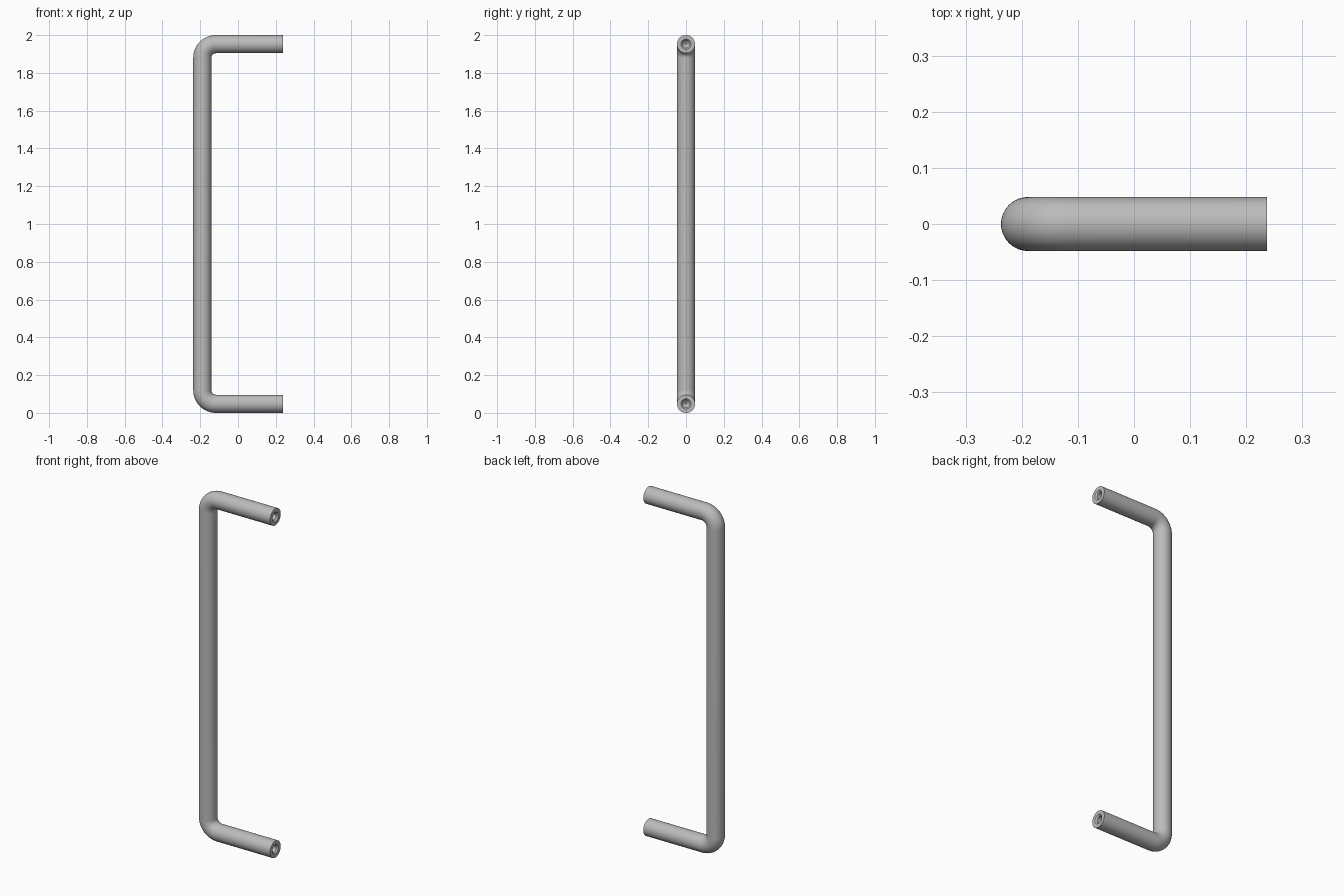
import bpy, bmesh
from math import pi, sin, cos, radians
from mathutils import Vector

cube = bpy.data.objects.get("Cube")
if cube:
    bpy.data.objects.remove(cube, do_unlink=True)

SIDES = 48
R = 0.048            # bar radius
BEND = 0.072         # bend radius on the centre line
END_X = 0.237
BAR_X = -END_X + R
LEG_Z = 1 - R        # leg height from the middle

metal = bpy.data.materials.new("satin_grey_metal")
metal.use_nodes = True
grey = (0.5, 0.5, 0.5, 1)
metal.diffuse_color = grey
metal.node_tree.nodes["Principled BSDF"].inputs["Base Color"].default_value = grey

# Stations of the upper half: (x, z, tilt of the section, radius)
# Blind screw hole with a countersunk mouth, then the end face
stations = [(END_X - depth, LEG_Z, 0, r) for depth, r in
            ((0.17, 0.001), (0.155, 0.019), (0.008, 0.019), (0, 0.027), (0, R))]
# Rounded corner
cx, cz = BAR_X + BEND, LEG_Z - BEND
for i in range(17):
    a = pi / 2 * i / 16
    stations.append((cx - BEND * sin(a), cz + BEND * cos(a), a, R))
# Lower half is the mirror image
stations += [(x, -z, pi - a, r) for x, z, a, r in reversed(stations)]

# Skin the sections into one closed bar
bm = bmesh.new()
rings = []
for x, z, a, r in stations:
    out = Vector((-sin(a), 0, cos(a)))
    side = Vector((0, 1, 0))
    centre = Vector((x, 0, z + 1))
    rings.append([bm.verts.new(centre + r * (cos(t) * out + sin(t) * side))
                  for t in (2 * pi * k / SIDES for k in range(SIDES))])
for lower, upper in zip(rings, rings[1:]):
    for k in range(SIDES):
        n = (k + 1) % SIDES
        bm.faces.new((lower[k], lower[n], upper[n], upper[k]))
bm.faces.new(rings[0])
bm.faces.new(rings[-1])
bmesh.ops.recalc_face_normals(bm, faces=bm.faces)

mesh = bpy.data.meshes.new("pull_handle")
bm.to_mesh(mesh)
bm.free()
mesh.materials.append(metal)
handle = bpy.data.objects.new("pull_handle", mesh)
bpy.context.collection.objects.link(handle)

bpy.ops.object.select_all(action="DESELECT")
handle.select_set(True)
bpy.context.view_layer.objects.active = handle
bpy.ops.object.shade_smooth_by_angle(angle=radians(30))
